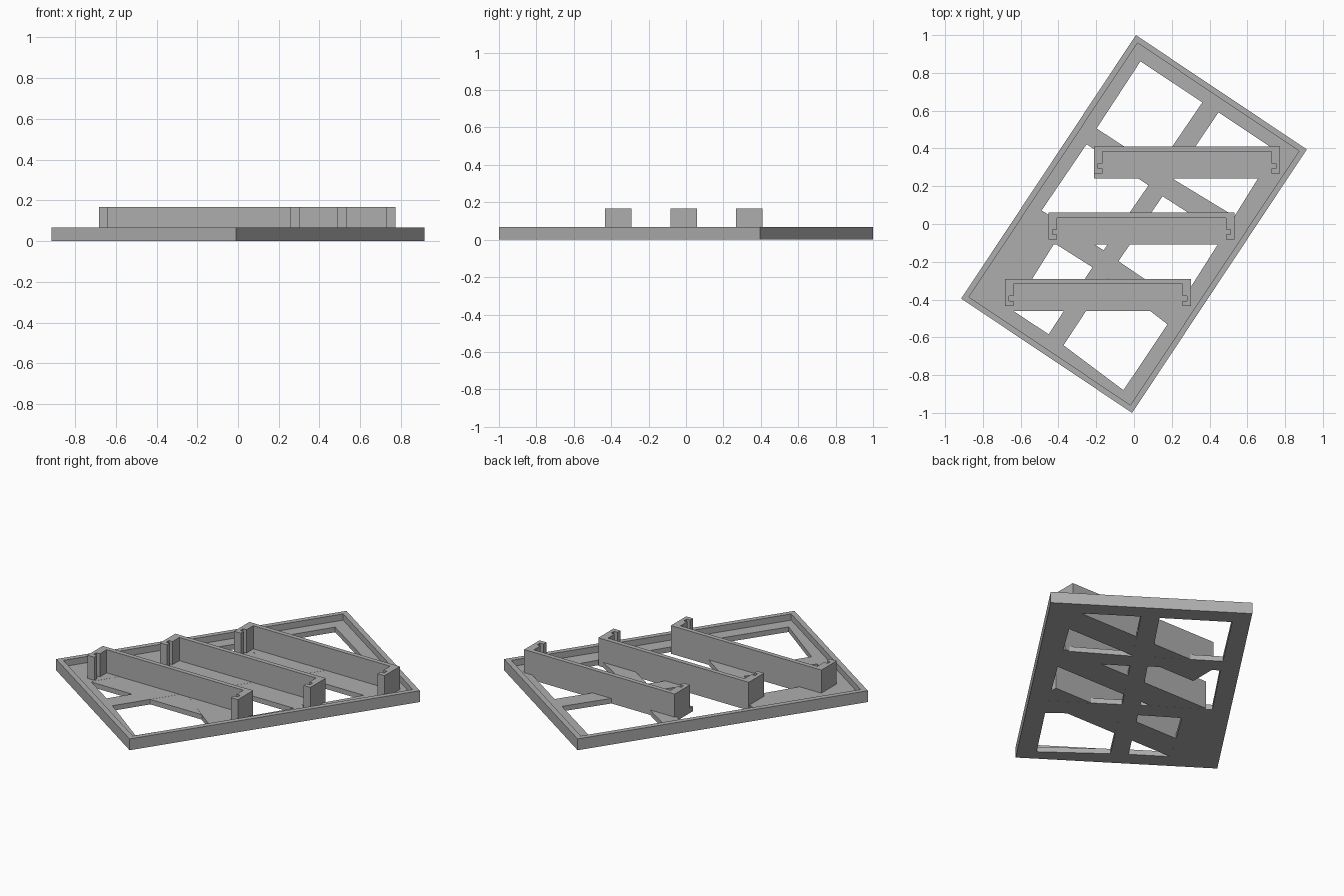
import bpy, bmesh
from mathutils import Vector

cube = bpy.data.objects.get("Cube")
if cube:
    bpy.data.objects.remove(cube, do_unlink=True)

grey = bpy.data.materials.new("plain grey")
grey.use_nodes = True
COLOUR = (0.42, 0.42, 0.42, 1)
grey.diffuse_color = COLOUR
grey.node_tree.nodes["Principled BSDF"].inputs["Base Color"].default_value = COLOUR


def prism(name, outlines, low, high):
    """Extrude closed outlines upward into one object."""
    bm = bmesh.new()
    for outline in outlines:
        face = bm.faces.new([bm.verts.new((x, y, low)) for x, y in outline])
        grown = bmesh.ops.extrude_face_region(bm, geom=[face])["geom"]
        for v in grown:
            if isinstance(v, bmesh.types.BMVert):
                v.co.z = high
    bmesh.ops.recalc_face_normals(bm, faces=bm.faces)
    mesh = bpy.data.meshes.new(name)
    bm.to_mesh(mesh)
    bm.free()
    mesh.materials.append(grey)
    obj = bpy.data.objects.new(name, mesh)
    bpy.context.collection.objects.link(obj)
    return obj


def cut(target, cutter):
    cutter.hide_render = True
    mod = target.modifiers.new("cut", 'BOOLEAN')
    mod.operation = 'DIFFERENCE'
    mod.solver = 'EXACT'
    mod.object = cutter
    bpy.context.view_layer.objects.active = target
    bpy.ops.object.modifier_apply(modifier=mod.name)
    bpy.data.objects.remove(cutter, do_unlink=True)


# Slanted tray with a low rim
RIM, FLOOR, RIM_TOP, TOP = 0.03, 0.03, 0.067, 0.167
corners = [Vector(c) for c in ((0.01, 1), (0.915, 0.395), (-0.01, -1), (-0.915, -0.395))]
inner = []
for i, c in enumerate(corners):
    to_next = (corners[(i + 1) % 4] - c).normalized()
    to_last = (corners[i - 1] - c).normalized()
    inner.append(c + (to_next + to_last) * RIM)
tray = prism("tray", [corners], 0, RIM_TOP)
cut(tray, prism("pocket", [inner], FLOOR, 0.2))

# Openings that leave one long rib and two cross ribs
windows = [
    [(0.034, 0.861), (0.362, 0.644), (0.124, 0.295), (-0.198, 0.506)],
    [(0.447, 0.591), (0.749, 0.39), (0.532, 0.041), (0.209, 0.237)],
    [(-0.251, 0.422), (0.077, 0.205), (-0.161, -0.139), (-0.489, 0.072)],
    [(0.151, 0.147), (0.474, -0.06), (0.246, -0.42), (-0.082, -0.197)],
    [(-0.421, -0.102), (-0.22, -0.229), (-0.452, -0.584), (-0.643, -0.457)],
    [(-0.14, -0.287), (0.177, -0.531), (-0.056, -0.88), (-0.373, -0.642)],
]
cut(tray, prism("window_cutters", windows, -0.1, 0.1))

# Three holders: a floor beam with a hooked channel standing on it
HALF, DEPTH, BEAM = 0.493, 0.143, 0.169
ARM, SKIN, BACK = 0.045, 0.022, 0.027
hook = [(HALF, 0), (HALF, -DEPTH), (HALF - ARM, -DEPTH),
        (HALF - ARM, -0.116), (HALF - SKIN, -0.116),
        (HALF - SKIN, -0.09), (HALF - ARM, -0.09), (HALF - ARM, -BACK)]
channel = hook + [(-x, y) for x, y in reversed(hook)]
beam = [(HALF, 0), (-HALF, 0), (-HALF, -BEAM), (HALF, -BEAM)]

for label, cx, back in (("rear", 0.28, 0.41), ("middle", 0.04, 0.06), ("front", -0.19, -0.291)):
    def place(outline):
        return [(x + cx, y + back) for x, y in outline]
    prism(label + "_floor_beam", [place(beam)], 0.0005, FLOOR - 0.0005)
    prism(label + "_holder", [place(channel)], FLOOR - 0.005, TOP)
